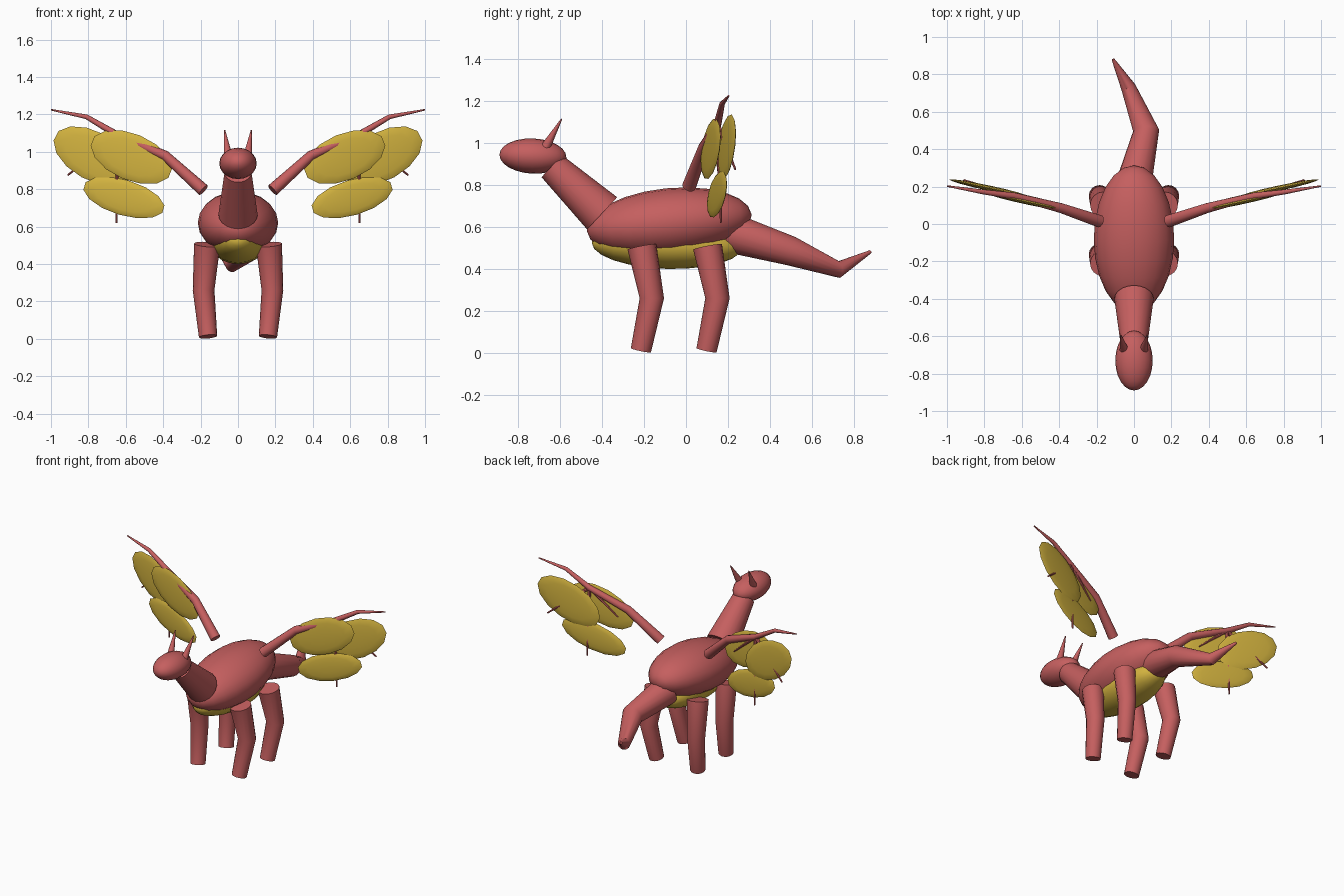
import bpy, bmesh, math
from mathutils import Vector, Matrix, Euler

if "Cube" in bpy.data.objects:
    bpy.data.objects.remove(bpy.data.objects["Cube"], do_unlink=True)


def make_material(name, colour):
    m = bpy.data.materials.new(name)
    m.use_nodes = True
    m.diffuse_color = colour
    bsdf = next(n for n in m.node_tree.nodes if n.type == 'BSDF_PRINCIPLED')
    bsdf.inputs["Base Color"].default_value = colour
    bsdf.inputs["Roughness"].default_value = 0.8
    return m


red = make_material("dusty red", (0.56, 0.115, 0.115, 1))
gold = make_material("golden yellow", (0.65, 0.45, 0.05, 1))


def finish(name, bm, material, angle=40):
    bmesh.ops.recalc_face_normals(bm, faces=bm.faces)
    mesh = bpy.data.meshes.new(name)
    bm.to_mesh(mesh)
    bm.free()
    mesh.materials.append(material)
    ob = bpy.data.objects.new(name, mesh)
    bpy.context.collection.objects.link(ob)
    bpy.ops.object.select_all(action='DESELECT')
    ob.select_set(True)
    bpy.context.view_layer.objects.active = ob
    bpy.ops.object.shade_smooth_by_angle(angle=math.radians(angle))
    return ob


def ellipsoid(name, centre, half, rotation, material, segments=20, rings=12, angle=40):
    """Sphere with its poles along y, scaled, turned and placed."""
    bm = bmesh.new()
    bmesh.ops.create_uvsphere(bm, u_segments=segments, v_segments=rings, radius=1)
    matrix = (Matrix.Translation(centre) @ Euler(rotation).to_matrix().to_4x4()
              @ Matrix.Diagonal((*half, 1)) @ Matrix.Rotation(math.pi / 2, 4, 'X'))
    bm.transform(matrix)
    return finish(name, bm, material, angle)


def tube(name, path, radii, sides=16, side=1):
    """Tapered capped tube through a few points; side=-1 mirrors it in x."""
    pts = [Vector((x * side, y, z)) for x, y, z in path]
    bm = bmesh.new()
    loops = []
    last = len(pts) - 1
    tangent = (pts[1] - pts[0]).normalized()
    across = tangent.orthogonal().normalized()
    for i, (p, r) in enumerate(zip(pts, radii)):
        before = (p - pts[i - 1]).normalized() if i > 0 else Vector()
        after = (pts[i + 1] - p).normalized() if i < last else Vector()
        new = (before + after).normalized()
        across = tangent.rotation_difference(new) @ across
        tangent = new
        up = tangent.cross(across)
        loops.append([bm.verts.new(p + r * (math.cos(a) * across + math.sin(a) * up))
                      for a in (k * math.tau / sides for k in range(sides))])
    for a, b in zip(loops, loops[1:]):
        for k in range(sides):
            n = (k + 1) % sides
            bm.faces.new((a[k], a[n], b[n], b[k]))
    bm.faces.new(loops[0])
    bm.faces.new(loops[-1])
    return finish(name, bm, red)


# Trunk, belly, neck and head
ellipsoid("body", (0, -0.08, 0.62), (0.215, 0.395, 0.165), (0.1, 0, 0), red)
ellipsoid("belly", (0, -0.09, 0.515), (0.15, 0.36, 0.115), (-0.03, 0, 0), gold)
tube("neck", [(0, -0.40, 0.665), (0, -0.64, 0.89)], [0.105, 0.072], 20)
ellipsoid("head", (0, -0.73, 0.938), (0.1, 0.16, 0.084), (-0.05, 0, 0), red)

# Tail, curling sideways and up at the tip
tube("tail", [(0, 0.22, 0.57), (0.065, 0.5, 0.485), (-0.03, 0.73, 0.397), (-0.112, 0.88, 0.482)],
     [0.095, 0.07, 0.04, 0.008])

# Wing discs: name, centre, half length, half height, slope
discs = [("inner", (0.57, 0.118, 0.972), 0.235, 0.125, 22),
         ("outer", (0.775, 0.192, 0.978), 0.235, 0.13, 28),
         ("lower", (0.61, 0.148, 0.755), 0.23, 0.095, 16)]
wrist = (0.645, 0.15, 1.09)
fingers = [("inner", (0.45, 0.11, 0.92), 0.004),
           ("outer", (0.91, 0.235, 0.875), 0.005),
           ("lower", (0.65, 0.167, 0.62), 0.005)]

for side, label in ((1, "left"), (-1, "right")):
    tube(label + "_horn", [(0.053, -0.67, 0.98), (0.071, -0.593, 1.115)], [0.024, 0.003], 10, side)

    # Legs with a bent knee
    for name, y in (("front", 0), ("rear", 0.313)):
        tube(f"{label}_{name}_leg",
             [(0.165, y - 0.21, 0.505), (0.184, y - 0.163, 0.26), (0.16, y - 0.215, 0.012)],
             [0.07, 0.058, 0.049], 16, side)

    # Wing arm and fingers
    tube(label + "_wing_arm",
         [(0.185, 0.015, 0.795), (0.39, 0.085, 0.98), wrist, (0.81, 0.172, 1.187), (1.0, 0.203, 1.225)],
         [0.034, 0.027, 0.019, 0.013, 0.004], 12, side)
    for name, tip, r in fingers:
        tube(f"{label}_{name}_wing_finger", [wrist, tip], [0.012, r], 8, side)

    # Flat oval membranes
    for name, (x, y, z), length, height, slope in discs:
        ellipsoid(f"{label}_{name}_membrane", (x * side, y, z), (length, 0.014, height),
                  (0, -math.radians(slope) * side, 0.21 * side), gold, 14, 8, 30)
